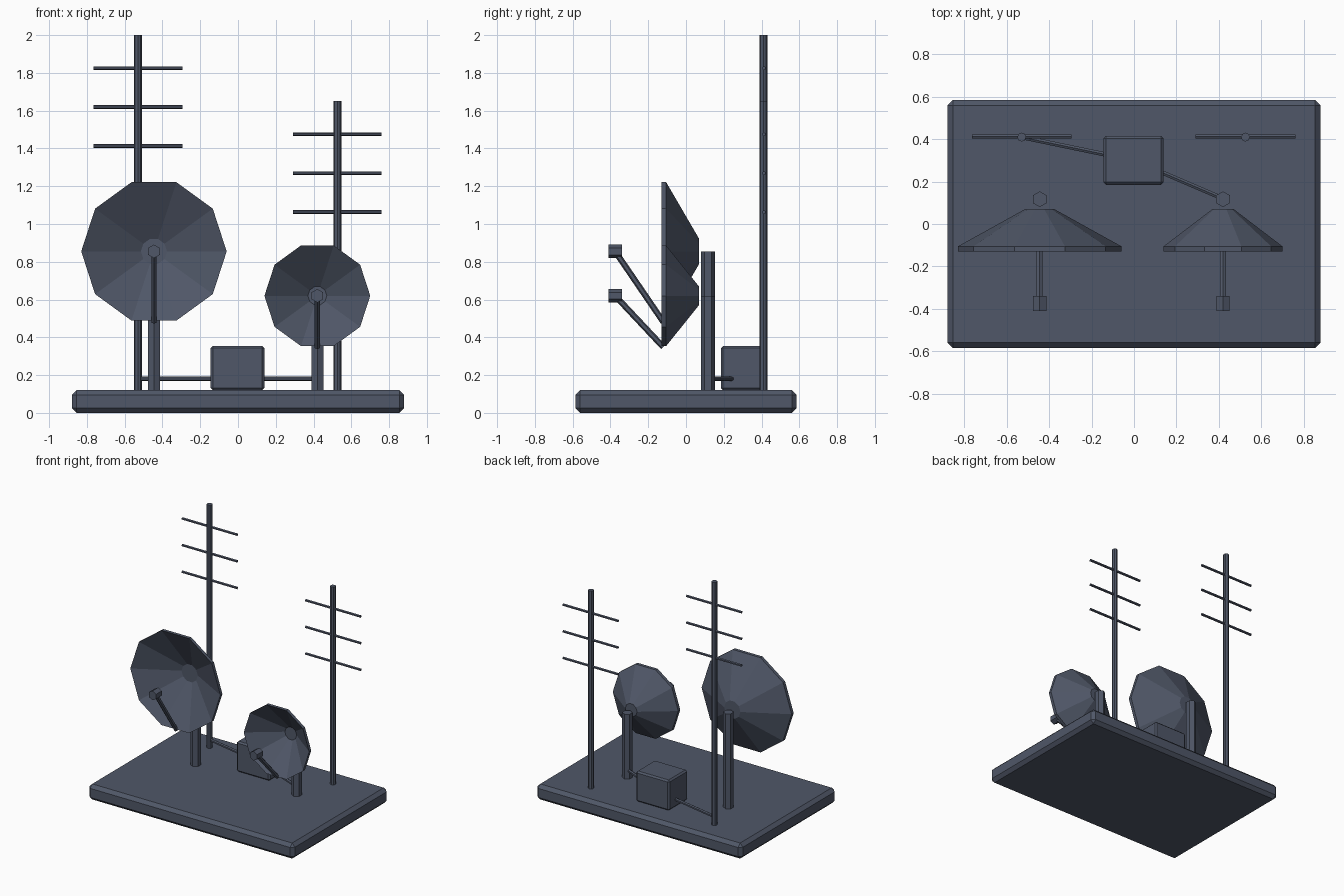
import bpy, bmesh, math
from mathutils import Vector

cube = bpy.data.objects.get("Cube")
if cube:
    bpy.data.objects.remove(cube, do_unlink=True)

mat = bpy.data.materials.new("slate_blue_grey")
mat.use_nodes = True
colour = (0.08, 0.096, 0.138, 1)
mat.diffuse_color = colour
mat.node_tree.nodes["Principled BSDF"].inputs["Base Color"].default_value = colour


def finish(name, bm):
    bmesh.ops.recalc_face_normals(bm, faces=bm.faces)
    mesh = bpy.data.meshes.new(name)
    bm.to_mesh(mesh)
    bm.free()
    mesh.materials.append(mat)
    obj = bpy.data.objects.new(name, mesh)
    bpy.context.collection.objects.link(obj)
    return obj


def box(name, low, high, chamfer):
    bm = bmesh.new()
    bmesh.ops.create_cube(bm, size=1)
    for v in bm.verts:
        v.co = [l + (c + 0.5) * (h - l) for c, l, h in zip(v.co, low, high)]
    obj = finish(name, bm)
    mod = obj.modifiers.new("chamfer", "BEVEL")
    mod.width = chamfer
    mod.segments = 1
    return obj


def rod(name, start, end, radius, sides):
    """Capped prism between two points, with one corner facing up or back."""
    start, end = Vector(start), Vector(end)
    axis = (end - start).normalized()
    guide = Vector((0, 1, 0)) if abs(axis.z) > 0.9 else Vector((0, 0, 1))
    side = axis.cross(guide).normalized()
    up = side.cross(axis)
    bm = bmesh.new()
    rings = []
    for p in (start, end):
        rings.append([bm.verts.new(p + radius * (up * math.cos(a) + side * math.sin(a)))
                      for a in (math.tau * i / sides for i in range(sides))])
    for ring in rings:
        bm.faces.new(ring)
    for i in range(sides):
        j = (i + 1) % sides
        bm.faces.new((rings[0][i], rings[0][j], rings[1][j], rings[1][i]))
    return finish(name, bm)


def dish(name, x, z, radius, sides=10):
    """Thin faceted bowl that opens to the front, with a flat hub."""
    hub = radius * 0.18
    profile = [(hub, 0.045), (radius, -0.13), (radius, -0.105), (hub, 0.07)]
    bm = bmesh.new()
    rings = [[bm.verts.new((x + r * math.cos(a), y, z + r * math.sin(a)))
              for a in (math.tau * i / sides for i in range(sides))]
             for r, y in profile]
    for lower, upper in zip(rings, rings[1:]):
        for i in range(sides):
            j = (i + 1) % sides
            bm.faces.new((lower[i], lower[j], upper[j], upper[i]))
    bm.faces.new(rings[0])
    bm.faces.new(rings[-1])
    return finish(name, bm)


DECK = 0.12

# Base and equipment box
box("base_plate", (-0.88, -0.585, 0), (0.88, 0.585, DECK), 0.025)
box("equipment_box", (-0.145, 0.185, DECK), (0.14, 0.415, 0.355), 0.012)

# Dishes with post, feed horn and feed arm
for label, x, z, radius in (("right", -0.445, 0.855, 0.385), ("left", 0.42, 0.62, 0.28)):
    dish(label + "_dish", x, z, radius)
    rod(label + "_dish_post", (x, 0.117, DECK), (x, 0.117, z), 0.037, 6)
    rod(label + "_feed_horn", (x, -0.41, z), (x, -0.34, z), 0.036, 6)
    rod(label + "_feed_arm", (x, -0.12, z - radius * 0.97), (x, -0.375, z), 0.016, 6)

# Masts with three crossbars each
for label, x, top in (("right", -0.53, 2.0), ("left", 0.526, 1.65)):
    rod(label + "_mast", (x, 0.41, DECK), (x, 0.41, top), 0.021, 8)
    for i in range(3):
        z = top - 0.175 - 0.206 * i
        rod(f"{label}_crossbar_{i + 1}", (x - 0.235, 0.413, z), (x + 0.235, 0.413, z), 0.01, 6)

# Cables from the box to a mast and a post
rod("mast_cable", (0, 0.3, 0.18), (-0.53, 0.41, 0.18), 0.012, 6)
rod("post_cable", (0, 0.3, 0.18), (0.42, 0.12, 0.18), 0.012, 6)
